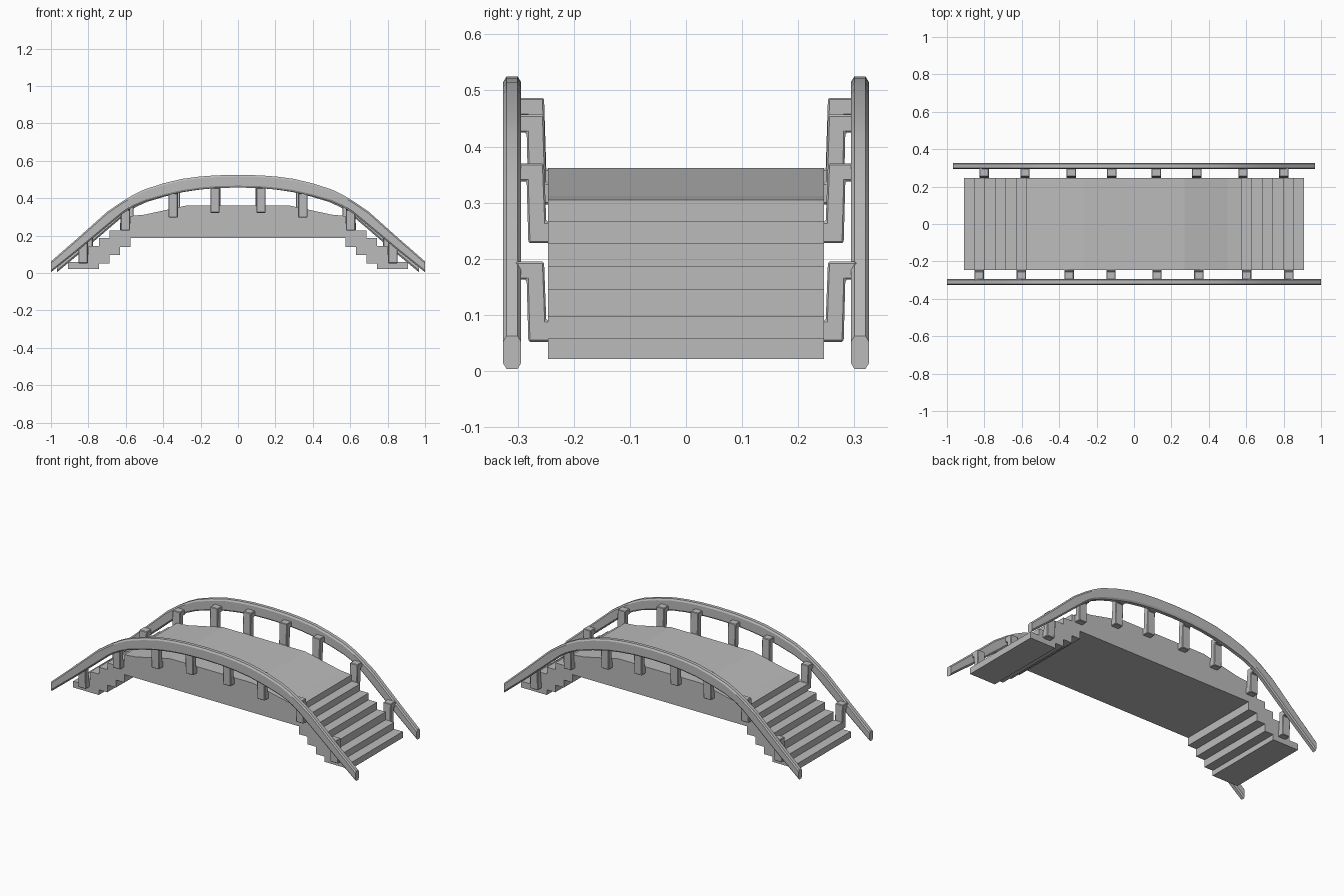
import bpy, bmesh, math

if "Cube" in bpy.data.objects:
    bpy.data.objects.remove(bpy.data.objects["Cube"], do_unlink=True)

stone = bpy.data.materials.new("grey stone")
stone.use_nodes = True
grey = (0.5, 0.5, 0.5, 1)
stone.diffuse_color = grey
stone.node_tree.nodes["Principled BSDF"].inputs["Base Color"].default_value = grey


def loft(name, rings, bevel=0, smooth=False):
    """Skin matching closed rings and cap both ends."""
    bm = bmesh.new()
    loops = [[bm.verts.new(p) for p in ring] for ring in rings]
    for a, b in zip(loops, loops[1:]):
        for i in range(len(a)):
            j = (i + 1) % len(a)
            bm.faces.new((a[i], a[j], b[j], b[i]))
    bm.faces.new(loops[0])
    bm.faces.new(loops[-1])
    bmesh.ops.recalc_face_normals(bm, faces=bm.faces)
    mesh = bpy.data.meshes.new(name)
    bm.to_mesh(mesh)
    bm.free()
    mesh.materials.append(stone)
    obj = bpy.data.objects.new(name, mesh)
    bpy.context.collection.objects.link(obj)
    if bevel:
        mod = obj.modifiers.new("Soft edges", "BEVEL")
        mod.width = bevel
        mod.segments = 1
    if smooth:
        bpy.ops.object.select_all(action="DESELECT")
        obj.select_set(True)
        bpy.context.view_layer.objects.active = obj
        bpy.ops.object.shade_smooth_by_angle(angle=math.radians(30))
    return obj


# Deck and stairs: one stepped side profile extruded across the width
step = 0.056
tops = [0.305, 0.267, 0.227, 0.187, 0.145, 0.098, 0.058]
bottoms = [0.187, 0.14, 0.095, 0.052, 0.021]
half = [(0.27, 0.362), (0.50, 0.312)]
for i, z in enumerate(tops):
    x = 0.574 + step * i
    if i:
        half.append((x - step, z))
    half.append((x, z))
half.append((0.91, bottoms[-1]))
for i in range(len(bottoms) - 2, -1, -1):
    x = 0.574 + step * i
    half += [(x, bottoms[i + 1]), (x, bottoms[i])]
outline = half + [(-x, z) for x, z in reversed(half)]
loft("deck_and_stairs", [[(x, y, z) for x, z in outline] for y in (-0.246, 0.246)])

# Handrail side profile: distance from the middle, underside, top
rail_half = [(0, 0.457, 0.525), (0.12, 0.454, 0.522), (0.21, 0.446, 0.515),
             (0.30, 0.433, 0.503), (0.40, 0.410, 0.479), (0.50, 0.381, 0.447),
             (0.56, 0.355, 0.418), (0.62, 0.315, 0.382), (0.70, 0.249, 0.327),
             (0.85, 0.124, 0.193), (1.0, 0.004, 0.062)]
rail = [(-x, a, b) for x, a, b in reversed(rail_half[1:])] + rail_half

# Balusters: distance from the middle, foot height, top height
posts = [(0.123, 0.322, 0.487), (0.347, 0.297, 0.457),
         (0.602, 0.228, 0.370), (0.828, 0.052, 0.195)]

for side, y_dir, stretch in (("right", -1, 1.0), ("left", 1, 0.968)):
    # Chamfered rail section swept along the arch
    rings = []
    for x, low, high in rail:
        c = 0.01
        section = [(0.294, low + c), (0.300, low), (0.320, low), (0.326, low + c),
                   (0.326, high - c), (0.320, high), (0.300, high), (0.294, high - c)]
        rings.append([(x * stretch, y_dir * y, z) for y, z in section])
    loft(side + "_handrail", rings, smooth=True)

    # Stepped balusters: foot tied to the deck, arm reaching to the rail
    for n, (px, foot, top) in enumerate(posts):
        shape = [(0.236, foot), (0.281, foot), (0.284, top - 0.032), (0.304, top - 0.032),
                 (0.304, top), (0.253, top), (0.249, foot + 0.038), (0.236, foot + 0.038)]
        for sign, end in ((-1, "a"), (1, "b")):
            mid = sign * px * stretch
            loft(f"{side}_baluster_{n + 1}{end}",
                 [[(mid + dx, y_dir * y, z) for y, z in shape] for dx in (-0.025, 0.025)],
                 bevel=0.003)
